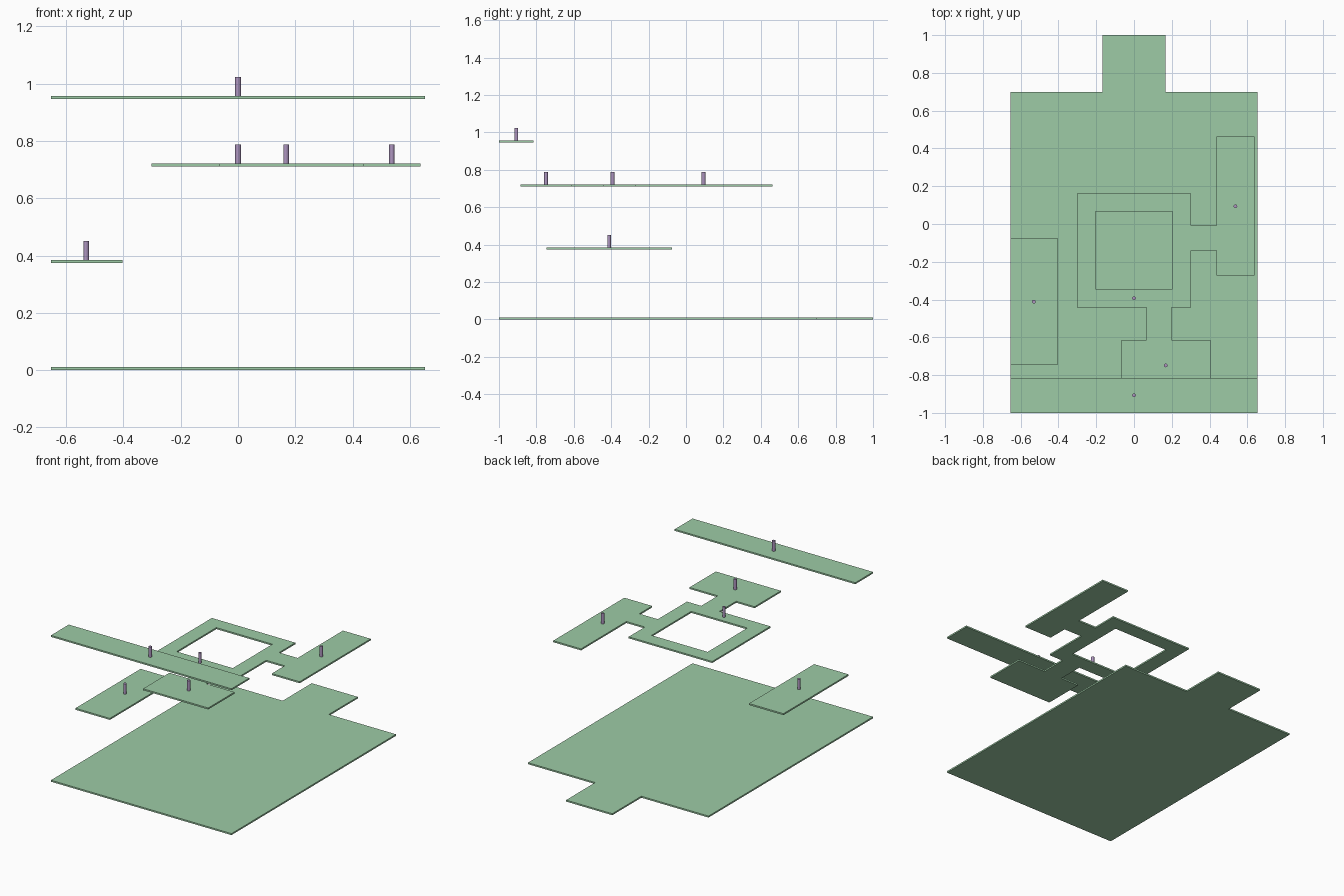
import bpy, bmesh
from mathutils import Vector

if "Cube" in bpy.data.objects:
    bpy.data.objects.remove(bpy.data.objects["Cube"])

THICK = 0.01
PIN_R, PIN_H = 0.01, 0.067


def material(name, colour):
    m = bpy.data.materials.new(name)
    m.diffuse_color = (*colour, 1)
    m.use_nodes = True
    m.node_tree.nodes["Principled BSDF"].inputs["Base Color"].default_value = m.diffuse_color
    return m


GREEN = material("floor_green", (0.34, 0.60, 0.38))
PURPLE = material("pin_purple", (0.42, 0.30, 0.52))


def finish(name, bm, mat):
    bmesh.ops.recalc_face_normals(bm, faces=bm.faces[:])
    me = bpy.data.meshes.new(name)
    bm.to_mesh(me)
    bm.free()
    me.materials.append(mat)
    ob = bpy.data.objects.new(name, me)
    bpy.context.collection.objects.link(ob)
    return ob


def plate(name, z, *loops):
    """Thin slab from an outline plus optional hole outlines."""
    bm = bmesh.new()
    for loop in loops:
        vs = [bm.verts.new((x, y, z)) for x, y in loop]
        for a, b in zip(vs, vs[1:] + vs[:1]):
            bm.edges.new((a, b))
    bmesh.ops.triangle_fill(bm, use_beauty=True, edges=bm.edges[:], normal=(0, 0, 1))
    res = bmesh.ops.extrude_face_region(bm, geom=bm.faces[:], use_keep_orig=True)
    top = [v for v in res["geom"] if isinstance(v, bmesh.types.BMVert)]
    bmesh.ops.translate(bm, verts=top, vec=(0, 0, THICK))
    return finish(name, bm, GREEN)


def rect(x0, x1, y0, y1):
    return [(x0, y0), (x1, y0), (x1, y1), (x0, y1)]


def pin(name, x, y, z):
    bm = bmesh.new()
    bmesh.ops.create_cone(bm, cap_ends=True, segments=12, radius1=PIN_R,
                          radius2=PIN_R, depth=PIN_H)
    bmesh.ops.translate(bm, verts=bm.verts[:], vec=Vector((x, y, z + THICK + PIN_H / 2)))
    return finish(name, bm, PURPLE)


# Ground floor with the entrance tab at the back
plate("ground_floor", 0, [(-.653, -1), (.653, -1), (.653, .70), (.167, .70),
                          (.167, 1), (-.167, 1), (-.167, .70), (-.653, .70)])

# Low side platform
LOW, MID, HIGH = 0.374, 0.711, 0.947
plate("side_platform", LOW, rect(-.653, -.404, -.747, -.074))

# Middle level: ring walkway joined to two rooms by short corridors
plate("ring_walkway", MID,
      [(-.302, -.441), (.066, -.441), (.066, -.613), (-.067, -.613),
       (-.067, -.885), (.404, -.885), (.404, -.613), (.199, -.613),
       (.199, -.441), (.302, -.441), (.302, -.140), (.436, -.140),
       (.436, -.273), (.637, -.273), (.637, .462), (.436, .462),
       (.436, -.007), (.302, -.007), (.302, .161), (-.302, .161)],
      rect(-.203, .203, -.344, .066))

# High balcony across the front
plate("front_balcony", HIGH, rect(-.653, .653, -1, -.816))

# Marker pins
for name, x, y, z in [("balcony_pin", 0, -.907, HIGH), ("ring_pin", 0, -.393, MID),
                      ("front_room_pin", .168, -.749, MID),
                      ("right_room_pin", .537, .094, MID),
                      ("side_platform_pin", -.53, -.411, LOW)]:
    pin(name, x, y, z)
